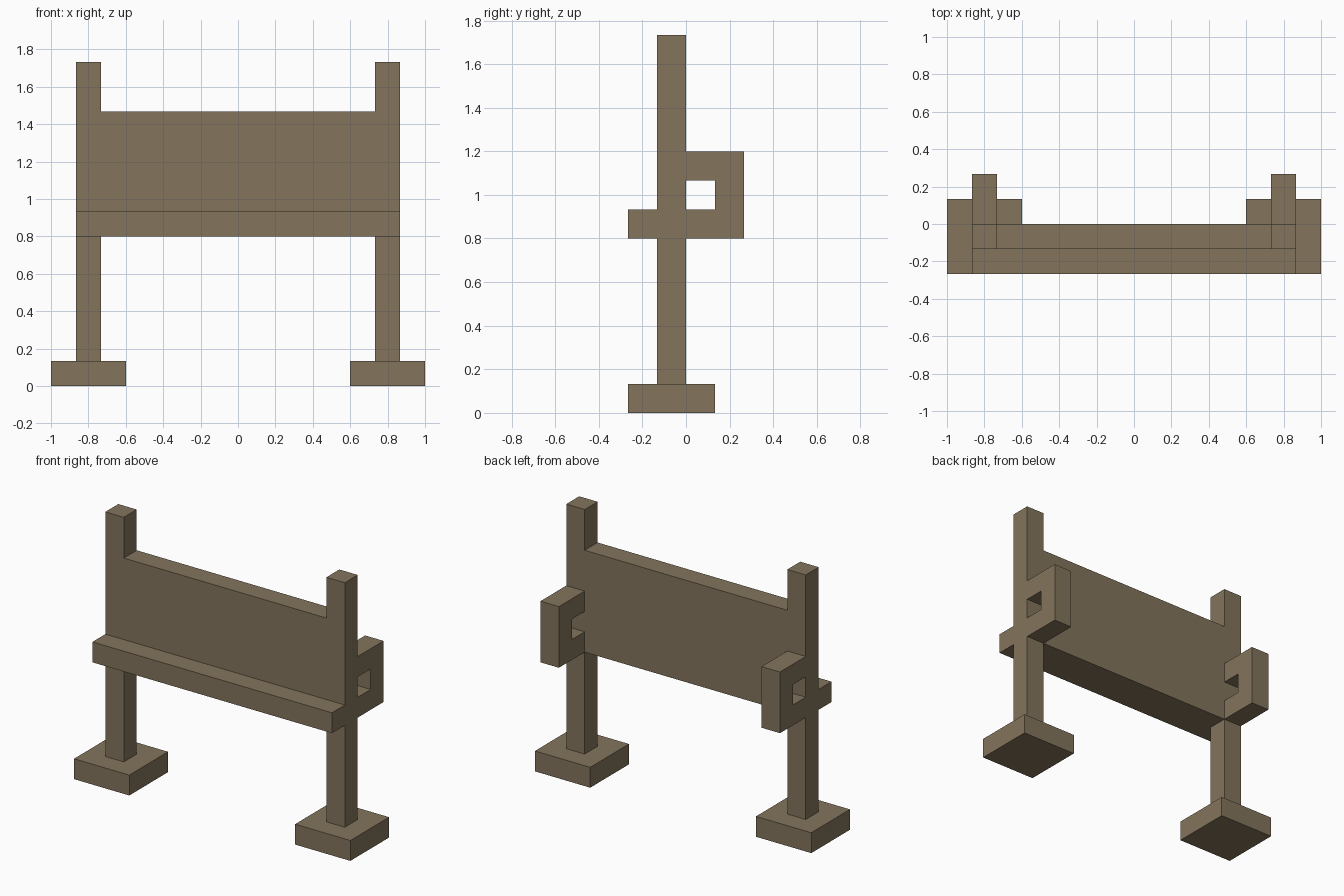
import bpy
import bmesh
from mathutils import Vector

cube = bpy.data.objects.get("Cube")
if cube:
    bpy.data.objects.remove(cube, do_unlink=True)

U = 2 / 15  # plank thickness, the module for every part

wood = bpy.data.materials.new("brown_wood")
wood.use_nodes = True
COLOUR = (0.227, 0.175, 0.107, 1)
wood.diffuse_color = COLOUR
bsdf = wood.node_tree.nodes["Principled BSDF"]
bsdf.inputs["Base Color"].default_value = COLOUR
bsdf.inputs["Roughness"].default_value = 0.9


def extrude_profile(name, points, depth):
    """Extrude a flat outline (in module units) along a depth vector."""
    bm = bmesh.new()
    face = bm.faces.new([bm.verts.new(Vector(p) * U) for p in points])
    result = bmesh.ops.extrude_face_region(bm, geom=[face], use_keep_orig=True)
    moved = [v for v in result["geom"] if isinstance(v, bmesh.types.BMVert)]
    bmesh.ops.translate(bm, verts=moved, vec=Vector(depth) * U)
    bmesh.ops.recalc_face_normals(bm, faces=bm.faces)
    mesh = bpy.data.meshes.new(name)
    bm.to_mesh(mesh)
    bm.free()
    mesh.materials.append(wood)
    obj = bpy.data.objects.new(name, mesh)
    bpy.context.collection.objects.link(obj)
    return obj


def box(name, lo, hi):
    (x0, y0, z0), (x1, y1, z1) = lo, hi
    base = [(x0, y0, z0), (x1, y0, z0), (x1, y1, z0), (x0, y1, z0)]
    return extrude_profile(name, base, (0, 0, z1 - z0))


# Posts and back panel: one H-shaped frame, right half mirrored from left
half = [(6.5, 1), (6.5, 13), (5.5, 13), (5.5, 11)]
half_low = [(5.5, 6), (5.5, 1)]
right = [(-x, z) for x, z in reversed(half)]
right_low = [(-x, z) for x, z in reversed(half_low)]
outline = half + right + right_low + half_low
extrude_profile("post_and_panel_frame", [(x, -1, z) for x, z in outline], (0, 1, 0))

# Narrow ledge along the front
box("front_ledge", (-6.5, -2, 6), (6.5, -1, 7))

# Square feet and C-shaped rear handles on both sides
handle = [(0, 6), (2, 6), (2, 9), (0, 9), (0, 8), (1, 8), (1, 7), (0, 7)]
for side, s in (("left", 1), ("right", -1)):
    c = 6 * s
    box(side + "_foot", (c - 1.5, -2, 0), (c + 1.5, 1, 1))
    extrude_profile(side + "_rear_handle", [(c - 0.5, y, z) for y, z in handle], (1, 0, 0))
